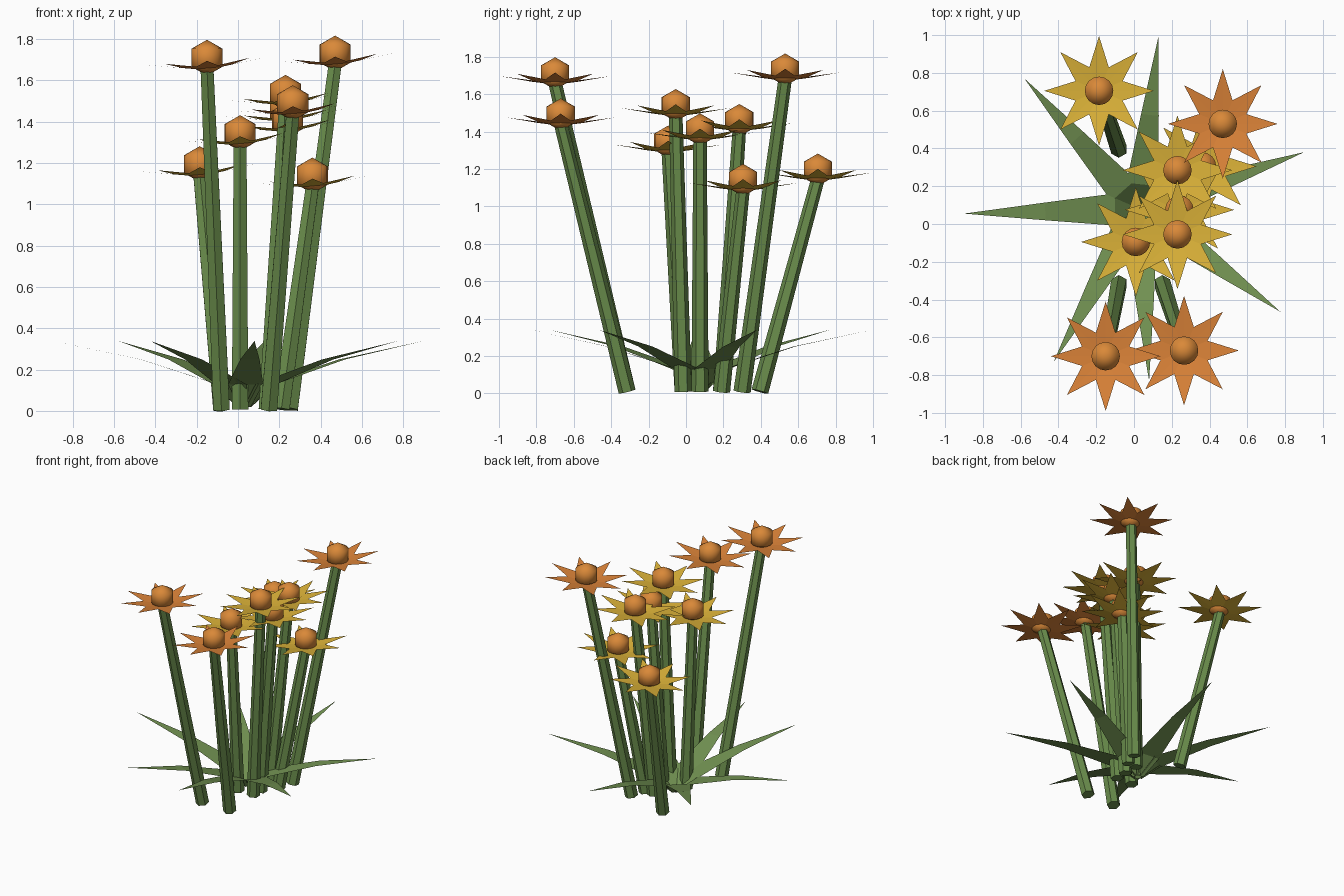
import bpy, bmesh, math
from mathutils import Vector, Matrix

cube = bpy.data.objects.get("Cube")
if cube:
    bpy.data.objects.remove(cube, do_unlink=True)


def material(name, color):
    mat = bpy.data.materials.new(name)
    mat.use_nodes = True
    mat.diffuse_color = (*color, 1)
    bsdf = mat.node_tree.nodes["Principled BSDF"]
    bsdf.inputs["Base Color"].default_value = (*color, 1)
    return mat


STEM = material("stem green", (0.14, 0.26, 0.07))
LEAF = material("leaf green", (0.17, 0.29, 0.085))
YELLOW = material("petal yellow", (0.72, 0.45, 0.04))
ORANGE = material("petal orange", (0.72, 0.23, 0.04))
CENTER = material("flower center orange", (0.70, 0.25, 0.04))


def finish(bm, name, mat, smooth=False):
    mesh = bpy.data.meshes.new(name)
    bm.to_mesh(mesh)
    bm.free()
    mesh.materials.append(mat)
    for p in mesh.polygons:
        p.use_smooth = smooth
    obj = bpy.data.objects.new(name, mesh)
    bpy.context.collection.objects.link(obj)
    return obj


def stem(name, base, top):
    # tapered six-sided rod between two points
    axis = top - base
    rot = Vector((0, 0, 1)).rotation_difference(axis).to_matrix().to_4x4()
    bm = bmesh.new()
    bmesh.ops.create_cone(bm, cap_ends=True, segments=6, radius1=0.046,
                          radius2=0.036, depth=axis.length,
                          matrix=Matrix.Translation((base + top) / 2) @ rot)
    finish(bm, name, STEM)


def petals(name, center, mat):
    # shallow eight-pointed star bowl, slightly tilted
    bm = bmesh.new()
    ring = []
    for i in range(16):
        a = i * math.pi / 8
        r, z = (0.29, -0.015) if i % 2 == 0 else (0.135, -0.04)
        x = r * math.cos(a)
        ring.append(bm.verts.new(center + Vector((x, r * math.sin(a), z + 0.07 * x))))
    hub = bm.verts.new(center + Vector((0, 0, -0.06)))
    for i in range(16):
        bm.faces.new((hub, ring[i], ring[(i + 1) % 16]))
    finish(bm, name, mat)


def flower_center(name, center):
    # rounded bud with three bands
    bm = bmesh.new()
    bmesh.ops.create_uvsphere(bm, u_segments=16, v_segments=3, radius=0.087,
                              matrix=Matrix.Translation(center))
    finish(bm, name, CENTER, True)


# flowers: head position, stem foot, petal colour
flowers = [
    ((-0.185, 0.705, 1.195), (-0.08, 0.395), YELLOW),
    ((0.47, 0.53, 1.73), (0.25, 0.30), ORANGE),
    ((0.23, 0.285, 1.46), (0.14, 0.19), YELLOW),
    ((0.36, 0.305, 1.14), (0.21, 0.19), YELLOW),
    ((0.24, 0.075, 1.41), (0.14, 0.075), YELLOW),
    ((0.23, -0.055, 1.54), (0.14, -0.015), YELLOW),
    ((0.01, -0.095, 1.345), (0.01, -0.015), YELLOW),
    ((-0.15, -0.70, 1.71), (-0.08, -0.315), ORANGE),
    ((0.265, -0.67, 1.49), (0.15, -0.315), ORANGE),
]
for n, (head, foot, mat) in enumerate(flowers, 1):
    head = Vector(head)
    stem(f"stem_{n}", Vector((*foot, 0.01)), head - Vector((0, 0, 0.05)))
    petals(f"petals_{n}", head, mat)
    flower_center(f"flower_center_{n}", head)

# leaves: pointed blades arching out from one root
ROOT = Vector((0.03, 0.08, 0))
BLADE = [(0.02, 0.02, 0.03), (0.13, 0.13, 0.085), (0.5, 0.25, 0.047)]
tips = [(-0.58, 0.77), (0.13, 0.995), (0.9, 0.38), (0.775, -0.465),
        (0.08, -0.83), (-0.425, -0.73), (-0.9, 0.055)]
for n, tip in enumerate(tips, 1):
    out = Vector((*tip, 0)) - ROOT
    length = out.length
    out.normalize()
    side = Vector((-out.y, out.x, 0))
    bm = bmesh.new()
    rows = []
    for r, z, half in BLADE:
        mid = ROOT + out * r + Vector((0, 0, z))
        rows.append([bm.verts.new(mid - side * half), bm.verts.new(mid + side * half)])
    for a, b in zip(rows, rows[1:]):
        bm.faces.new((a[0], b[0], b[1], a[1]))
    end = bm.verts.new(ROOT + out * length + Vector((0, 0, 0.34)))
    bm.faces.new((rows[-1][0], end, rows[-1][1]))
    finish(bm, f"leaf_{n}", LEAF)
